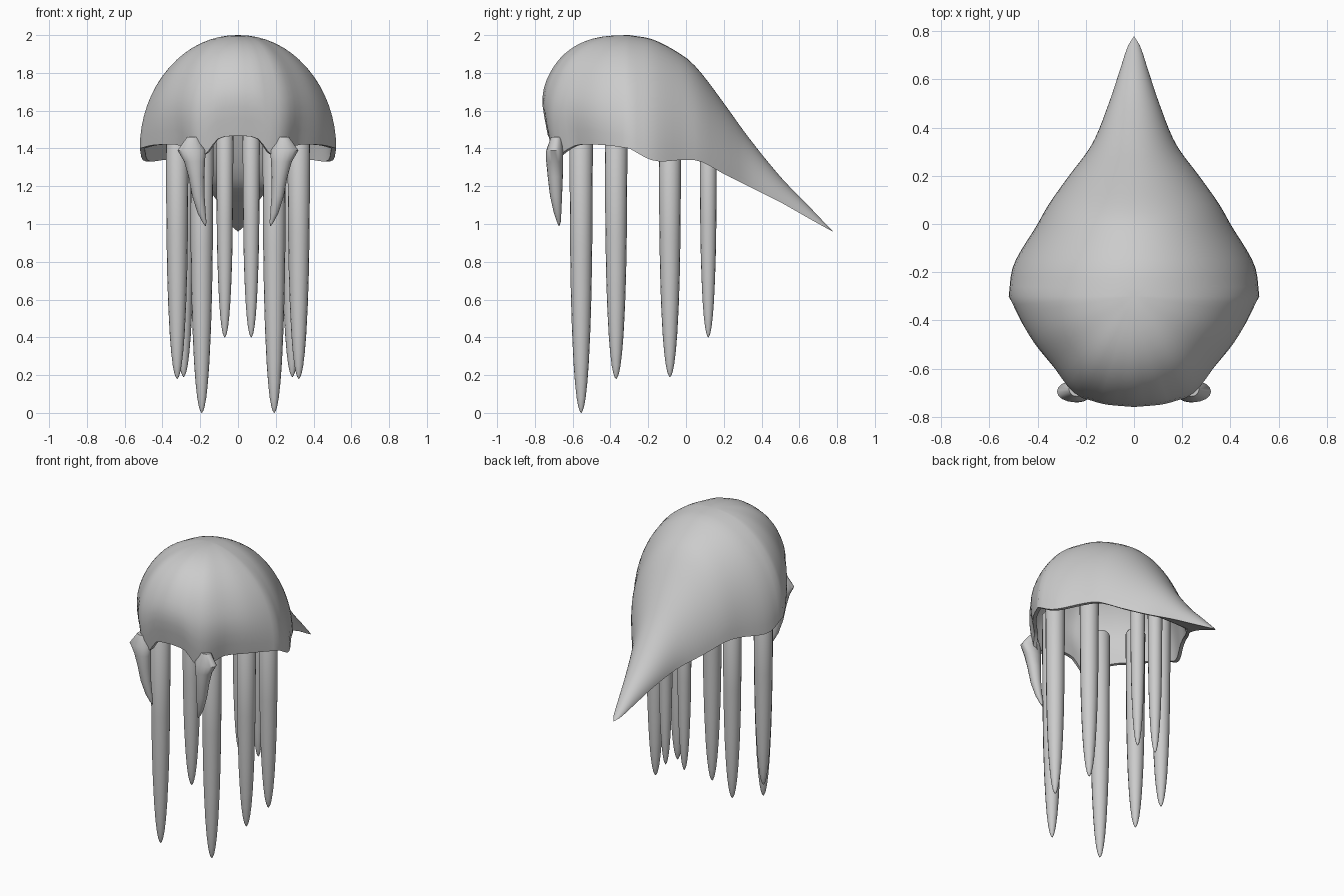
import bpy, bmesh, math

if "Cube" in bpy.data.objects:
    bpy.data.objects.remove(bpy.data.objects["Cube"])


def sample(table, t):
    # smooth interpolation through rows (key, v1, v2, ...)
    n = len(table)
    i = 0
    while i < n - 2 and t > table[i + 1][0]:
        i += 1
    a, b = table[i], table[i + 1]
    p, q = table[max(i - 1, 0)], table[min(i + 2, n - 1)]
    h = b[0] - a[0]
    u = (t - a[0]) / h
    out = []
    for k in range(1, len(a)):
        m0 = (b[k] - p[k]) / (b[0] - p[0]) * h
        m1 = (q[k] - a[k]) / (q[0] - a[0]) * h
        out.append((2*u**3 - 3*u**2 + 1) * a[k] + (u**3 - 2*u**2 + u) * m0
                   + (3*u**2 - 2*u**3) * b[k] + (u**3 - u**2) * m1)
    return out


def finish(bm, name):
    bmesh.ops.remove_doubles(bm, verts=bm.verts, dist=0.0008)
    bmesh.ops.recalc_face_normals(bm, faces=bm.faces)
    me = bpy.data.meshes.new(name)
    bm.to_mesh(me)
    bm.free()
    ob = bpy.data.objects.new(name, me)
    bpy.context.collection.objects.link(ob)
    for o in bpy.context.selected_objects:
        o.select_set(False)
    ob.select_set(True)
    bpy.context.view_layer.objects.active = ob
    bpy.ops.object.shade_smooth_by_angle(angle=math.radians(50))
    return ob


def tube(name, rings, side, segs=16):
    # rings: (x, y, z, rx, ry) from top to bottom
    bm = bmesh.new()
    loops = []
    for x, y, z, rx, ry in rings:
        loops.append([bm.verts.new((side * (x + rx * math.cos(a)), y + ry * math.sin(a), z))
                      for a in (2 * math.pi * k / segs for k in range(segs))])
    for l0, l1 in zip(loops, loops[1:]):
        for k in range(segs):
            j = (k + 1) % segs
            bm.faces.new((l0[k], l0[j], l1[j], l1[k]))
    bm.faces.new(loops[0])
    bm.faces.new(loops[-1])
    return finish(bm, name)


# Hood: front rim (s, x, y, z) from front centre to side
RIM = [(0, 0, -.78, 1.47), (.15, .12, -.77, 1.45), (.25, .18, -.755, 1.38),
       (.32, .24, -.735, 1.35), (.4, .29, -.69, 1.38), (.5, .34, -.62, 1.415),
       (.7, .43, -.5, 1.42), (.85, .48, -.405, 1.415), (1, .52, -.3, 1.4)]
# Hood: back and tail sections (y, half width, top z, rim z)
BACK = [(-.3, .52, 2.0, 1.4), (-.17, .5, 1.975, 1.335), (0, .4, 1.88, 1.34),
        (.08, .355, 1.80, 1.33), (.2, .27, 1.64, 1.265), (.33, .175, 1.46, 1.2),
        (.5, .105, 1.25, 1.115), (.65, .055, 1.095, 1.03), (.74, .025, 1.0, .98),
        (.78, 0, .96, .96)]
N, TH = 16, .025
TS = [k / N for k in range(N + 1)]


def front_column(s):
    x, y, z = sample(RIM, s)
    f = 1 - s
    e = 2 / (2 + .7 * f)
    col = []
    for inset, ts in ((0, TS), (TH, TS[::-1])):
        for t in ts:
            a = t * math.pi / 2
            r = math.sin(a) ** e * (1 - .1 * min(1, 2 * f) * max(0, (t - .72) / .28) ** 2)
            r *= 1 - inset / math.hypot(x, y + .3)
            c = max(0, math.cos(a)) ** e
            h = (.58 - inset) * c
            col.append((x * r, -.3 + (y + .3) * r, 1.42 + h + (z - 1.42) * t ** 4))
    return col


def back_column(y):
    w, top, rim = sample(BACK, y)
    # the hollow flattens out to a solid tail
    k = min(1, max(0, (.4 - y) / .35))
    k = k * k * (3 - 2 * k)
    col = []
    for inset, ts in ((0, TS), (1, TS[::-1])):
        for t in ts:
            a = t * math.pi / 2
            wi = w - inset * min(TH, w * .2)
            h = max(0, top - rim - inset * TH) * (k if inset else 1)
            col.append((wi * math.sin(a), y, rim + h * math.cos(a)))
    return col


bm = bmesh.new()
cols = [front_column(i / 20) for i in range(20)]
cols += [back_column(-.3 + 1.08 * i / 28) for i in range(29)]
for side in (1, -1):
    grid = [[bm.verts.new((side * p[0], p[1], p[2])) for p in c] for c in cols]
    for c0, c1 in zip(grid, grid[1:]):
        for k in range(len(c0) - 1):
            bm.faces.new((c0[k], c0[k + 1], c1[k + 1], c1[k]))
finish(bm, "hood_with_tail")

# Fangs hanging from the front rim
FANG = [(.24, -.685, 1.46, .03, .03), (.245, -.695, 1.39, .075, .045),
        (.23, -.695, 1.33, .055, .045), (.22, -.692, 1.25, .042, .04),
        (.21, -.688, 1.15, .033, .032), (.193, -.68, 1.06, .022, .02),
        (.178, -.673, 1.01, .011, .01), (.172, -.672, .99, .002, .002)]

# Tentacles: (name, x, y, tip z, top z, radius)
TENTACLES = [("front", .192, -.555, 0, 1.6, .063), ("mid_front", .322, -.37, .18, 1.58, .061),
             ("mid_back", .288, -.085, .19, 1.55, .06), ("back", .07, .118, .4, 1.52, .046)]

for side, tag in ((1, "right"), (-1, "left")):
    tube("fang_" + tag, FANG, side)
    for name, x, y, z0, z1, r in TENTACLES:
        rings = [(x, y, z1 + .03 * math.cos(a) - .03, r * math.sin(a), r * math.sin(a))
                 for a in (.05, .5, 1.0, math.pi / 2)]
        for h, f in ((.55, .93), (.4, .87), (.28, .78), (.17, .65), (.1, .52),
                     (.05, .38), (.02, .24), (.006, .12), (0, .02)):
            rings.append((x, y, z0 + (z1 - z0) * h, r * f, r * f))
        tube("tentacle_" + name + "_" + tag, rings, side)
